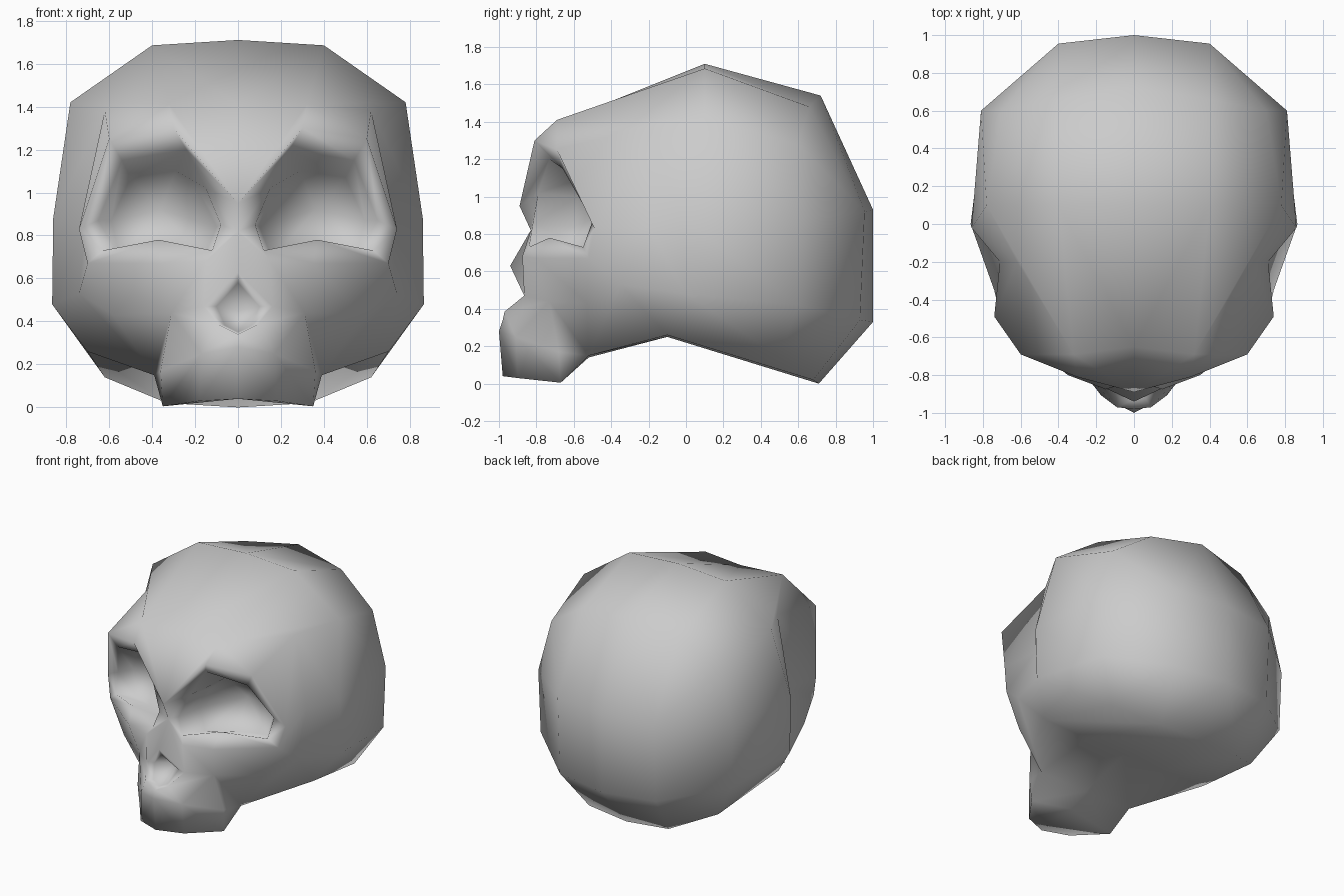
import bpy, bmesh

if "Cube" in bpy.data.objects:
    bpy.data.objects.remove(bpy.data.objects["Cube"])

bm = bmesh.new()
welded = {}


def vert(co):
    key = tuple(round(c, 4) for c in co)
    if key not in welded:
        welded[key] = bm.verts.new(key)
    return welded[key]


def face(*pts):
    vs = list(dict.fromkeys(vert(p) for p in pts))
    if len(vs) > 2:
        bm.faces.new(vs)


def bridge(a, b, closed=False):
    n = len(a)
    for i in range(n if closed else n - 1):
        j = (i + 1) % n
        face(a[i], a[j], b[j], b[i])


# Cranium: half sections from top centre to bottom centre
temple = [(0, -.65, 1.41), (.32, -.69, 1.41), (.62, -.20, 1.38), (.71, -.2, .84),
          (.74, -.35, .53), (.39, -.52, .15), (.39, -.52, .15), (0, -.52, .14)]
middle = [(0, .1, 1.71), (.4, .1, 1.685), (.78, .1, 1.42), (.86, -.02, .88),
          (.865, 0, .48), (.70, -.1, .26), (.33, -.1, .25), (0, -.1, .25)]
back = [(0, .72, 1.54), (.4, .66, 1.48), (.7, .6, 1.28), (.81, .6, .88),
        (.79, .6, .42), (.62, .5, .14), (.33, .68, .02), (0, .71, 0)]
r0, r1, r2, r3 = (0, 1, .93), (.4, .955, .92), (.4, .93, .34), (0, 1, .33)
rear = [r0, r1, r1, r1, r2, r2, r2, r3]
bridge(temple, middle)
bridge(middle, back)
bridge(back, rear)
face(r0, r1, r2, r3)

# Eye socket: orbital rim, socket edge, undercut pit
rim = [(.30, -.81, 1.30), (.60, -.69, 1.25), (.74, -.49, .83), (.70, -.52, .67),
       (.35, -.80, .67), (.15, -.875, .68), (0, -.83, .82), (0, -.89, .95)]
edge = [(.24, -.73, 1.20), (.54, -.66, 1.15), (.65, -.50, .87), (.63, -.55, .73),
        (.37, -.73, .78), (.12, -.84, .73), (.08, -.82, .85), (.15, -.79, 1.02)]
pit = [(.29, -.55, 1.10), (.50, -.49, 1.07), (.59, -.40, .87), (.55, -.44, .70),
       (.36, -.52, .70), (.16, -.62, .69), (.10, -.60, .84), (.18, -.58, 1.0)]
eye_back = (.36, -.40, .92)
bridge(rim, edge, True)
bridge(edge, pit, True)
for i in range(8):
    face(pit[i], pit[(i + 1) % 8], eye_back)

# Brow and temple joining the socket to the cranium
face(rim[7], rim[0], temple[1], temple[0])
bridge(temple[1:5], rim[0:4])

# Nose: outer edge, inner edge, cavity
nose = [(0, -.94, .63), (.16, -.865, .47), (.09, -.97, .385), (0, -.98, .34)]
nostril = [(0, -.91, .58), (.10, -.85, .47), (.06, -.92, .38), (0, -.93, .35)]
nose_back = (0, -.72, .45)
bridge(nose, nostril)
for a, b in zip(nostril, nostril[1:]):
    face(a, b, nose_back)

# Cheek and upper jaw
q1, q2 = (.31, -.73, .44), (.58, -.53, .43)
j0, j1, j2 = (0, -1, .28), (.17, -.91, .25), (.36, -.68, .17)
t0, t1, t2 = (0, -.98, .04), (.18, -.90, .03), (.35, -.67, .005)
palate = (0, -.67, .07)
face(rim[6], nose[0], nose[1], rim[5])
face(rim[5], nose[1], q1, rim[4])
face(rim[4], q1, q2, rim[3])
face(rim[3], q2, temple[4])
face(nose[3], nose[2], j1, j0)
face(nose[2], nose[1], q1, j1)
face(q1, j2, j1)
face(q1, q2, temple[5], j2)
face(q2, temple[4], temple[5])
bridge([j0, j1, j2, temple[5]], [t0, t1, t2, temple[5]])
face(t0, t1, t2, palate)
face(t2, temple[5], temple[7], palate)

# Mirror the half and close it
bmesh.ops.mirror(bm, geom=bm.verts[:] + bm.edges[:] + bm.faces[:],
                 axis='X', merge_dist=.001)
bmesh.ops.remove_doubles(bm, verts=bm.verts[:], dist=.0005)
bmesh.ops.recalc_face_normals(bm, faces=bm.faces[:])

mesh = bpy.data.meshes.new("skull")
bm.to_mesh(mesh)
bm.free()
skull = bpy.data.objects.new("skull", mesh)
bpy.context.collection.objects.link(skull)
bpy.context.view_layer.objects.active = skull
skull.select_set(True)
bpy.ops.object.shade_smooth()
